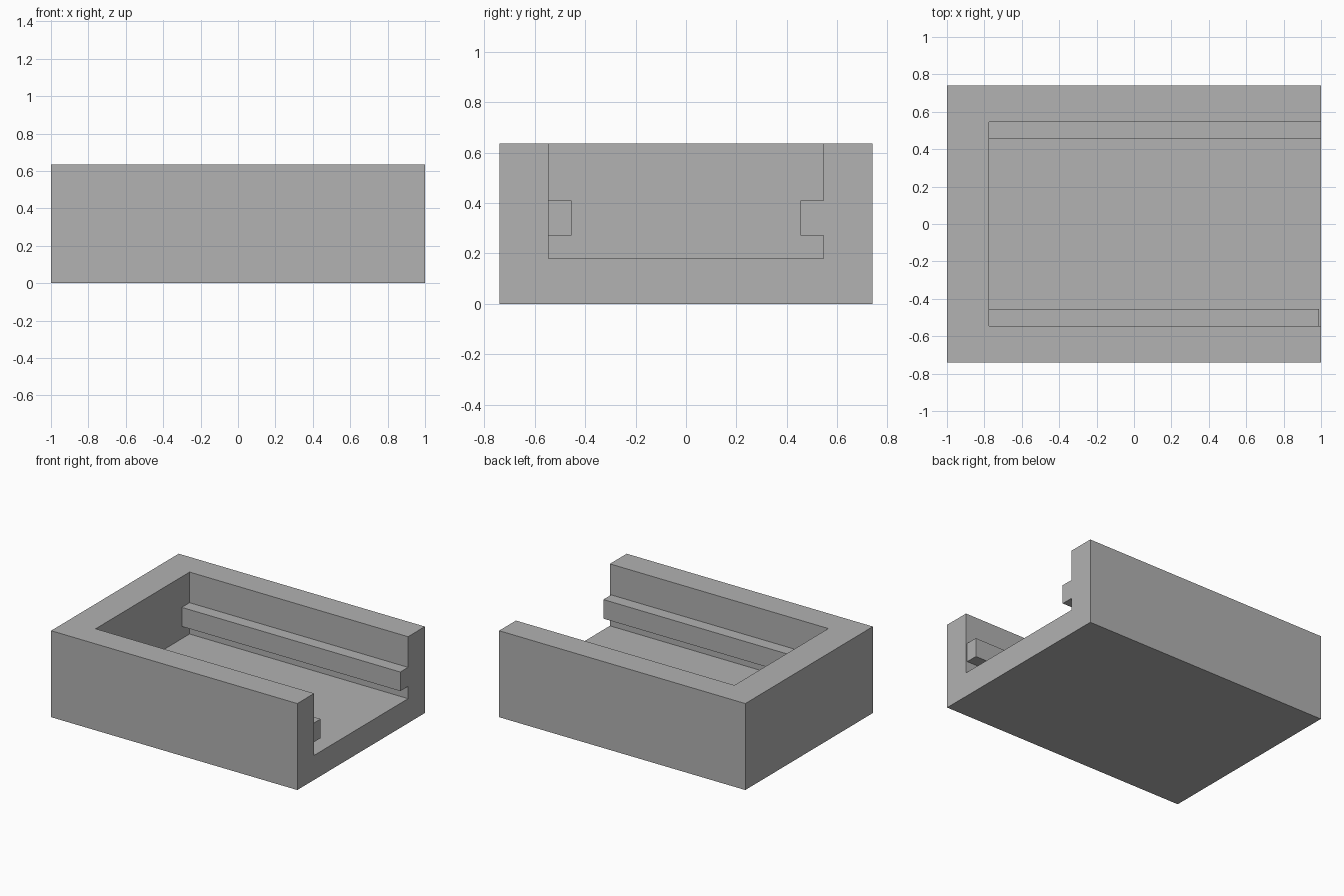
import bpy
import bmesh
from mathutils import Vector

if "Cube" in bpy.data.objects:
    bpy.data.objects.remove(bpy.data.objects["Cube"], do_unlink=True)

# Overall and cavity dimensions
HALF_LENGTH, HALF_WIDTH, HEIGHT = 1.0, 0.74, 0.635
CAVITY_BACK, CAVITY_SIDE, FLOOR = -0.775, 0.545, 0.18
RAIL_INNER, RAIL_BOTTOM, RAIL_TOP = 0.455, 0.27, 0.41
OVERLAP = 0.1

grey = bpy.data.materials.new("plain grey")
grey.use_nodes = True
colour = (0.445, 0.445, 0.445, 1)
grey.diffuse_color = colour
grey.node_tree.nodes["Principled BSDF"].inputs["Base Color"].default_value = colour


def box(name, low, high):
    """Add a box spanning two opposite corners."""
    low, high = Vector(low), Vector(high)
    bm = bmesh.new()
    bmesh.ops.create_cube(bm, size=1)
    for v in bm.verts:
        v.co = (low + high) / 2 + v.co * (high - low)
    mesh = bpy.data.meshes.new(name)
    bm.to_mesh(mesh)
    bm.free()
    mesh.materials.append(grey)
    obj = bpy.data.objects.new(name, mesh)
    bpy.context.collection.objects.link(obj)
    return obj


# Solid tray block
tray = box("tray_body", (-HALF_LENGTH, -HALF_WIDTH, 0),
           (HALF_LENGTH, HALF_WIDTH, HEIGHT))

# Cavity open at the top and at the left end
cutter = box("cavity_cutter", (CAVITY_BACK, -CAVITY_SIDE, FLOOR),
             (HALF_LENGTH + OVERLAP, CAVITY_SIDE, HEIGHT + OVERLAP))
cutter.hide_render = True
cut = tray.modifiers.new("cavity", "BOOLEAN")
cut.operation = "DIFFERENCE"
cut.solver = "EXACT"
cut.object = cutter
bpy.context.view_layer.objects.active = tray
bpy.ops.object.modifier_apply(modifier=cut.name)
bpy.data.objects.remove(cutter, do_unlink=True)

# Guide rails along both inner walls; the front one stops just short
box("back_rail", (CAVITY_BACK, RAIL_INNER, RAIL_BOTTOM),
    (HALF_LENGTH, CAVITY_SIDE, RAIL_TOP))
box("front_rail", (CAVITY_BACK, -CAVITY_SIDE, RAIL_BOTTOM),
    (HALF_LENGTH - 0.01, -RAIL_INNER, RAIL_TOP))
